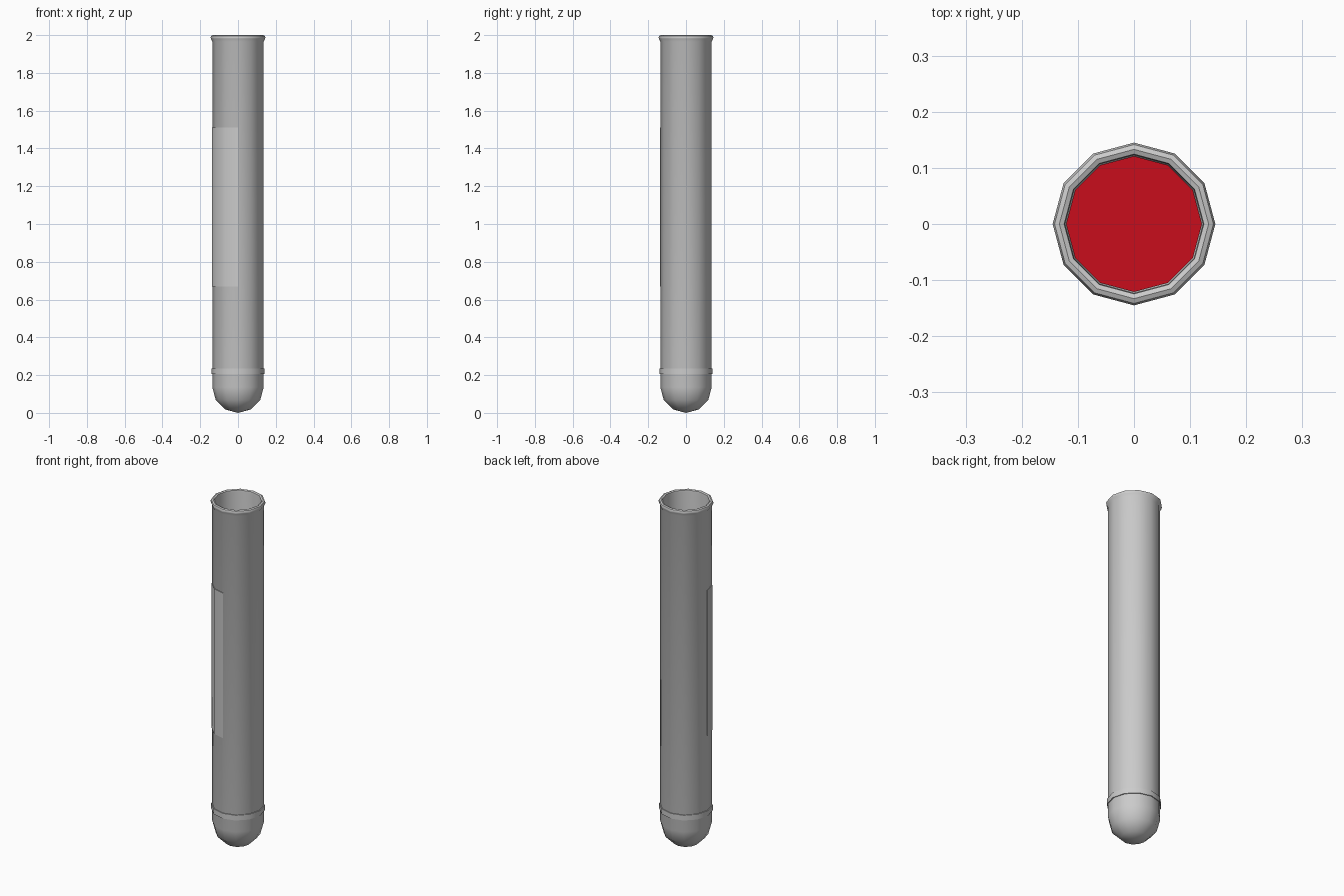
import bpy, bmesh
from math import sin, cos, radians

if "Cube" in bpy.data.objects:
    bpy.data.objects.remove(bpy.data.objects["Cube"])

SIDES = 12


def lathe(name, profile, closed=False, start=0, steps=SIDES, angle=40):
    """Revolve (radius, z) points around z in 30 degree steps."""
    bm = bmesh.new()
    full = steps == SIDES
    cols = steps if full else steps + 1
    rows = []
    for r, z in profile:
        if r < 1e-6:
            rows.append([bm.verts.new((0, 0, z))] * cols)
        else:
            rows.append([bm.verts.new((r * cos(radians(start + 30 * i)),
                                       r * sin(radians(start + 30 * i)), z))
                         for i in range(cols)])
    pairs = list(zip(rows, rows[1:]))
    if closed:
        pairs.append((rows[-1], rows[0]))
    for a, b in pairs:
        for i in range(steps):
            j = (i + 1) % cols
            quad = list(dict.fromkeys([a[i], a[j], b[j], b[i]]))
            if len(quad) > 2:
                bm.faces.new(quad)
    if not full:
        for k in (0, -1):
            bm.faces.new([row[k] for row in rows])
    bmesh.ops.recalc_face_normals(bm, faces=bm.faces)
    mesh = bpy.data.meshes.new(name)
    bm.to_mesh(mesh)
    bm.free()
    obj = bpy.data.objects.new(name, mesh)
    bpy.context.collection.objects.link(obj)
    bpy.context.view_layer.objects.active = obj
    bpy.ops.object.select_all(action='DESELECT')
    obj.select_set(True)
    bpy.ops.object.shade_smooth_by_angle(angle=radians(angle))
    return obj


def bowl(radius, centre_z):
    """Quarter circle from the bottom pole up to the side wall."""
    return [(radius * sin(radians(a)), centre_z - radius * cos(radians(a)))
            for a in (0, 30, 60, 90)]


# glass tube: outer wall, rolled lip, inner wall
R, INNER = 0.136, 0.123
lip = [(0.133 + 0.012 * cos(radians(a)), 1.987 + 0.013 * sin(radians(a)))
       for a in (-30, 0, 45, 90, 135, 180)]
lip[-1] = (INNER, 1.985)
lathe("glass_tube", bowl(R, R) + [(R, 1.965)] + lip + bowl(INNER, R)[::-1])

# liquid filling the lower part
liquid = lathe("liquid", bowl(0.121, R) + [(0.121, 1.2), (0, 1.2)])
red = bpy.data.materials.new("red_liquid")
red.diffuse_color = (0.58, 0.004, 0.012, 1)
red.use_nodes = True
red.node_tree.nodes["Principled BSDF"].inputs["Base Color"].default_value = red.diffuse_color
liquid.data.materials.append(red)

# thin band above the rounded end
lathe("lower_band", [(0.134, 0.205), (0.141, 0.205), (0.141, 0.235), (0.134, 0.235)],
      closed=True)

# label strip on the front-left quarter
lathe("label_strip", [(0.135, 0.67), (0.1385, 0.67), (0.1385, 1.51), (0.135, 1.51)],
      closed=True, start=180, steps=3)
